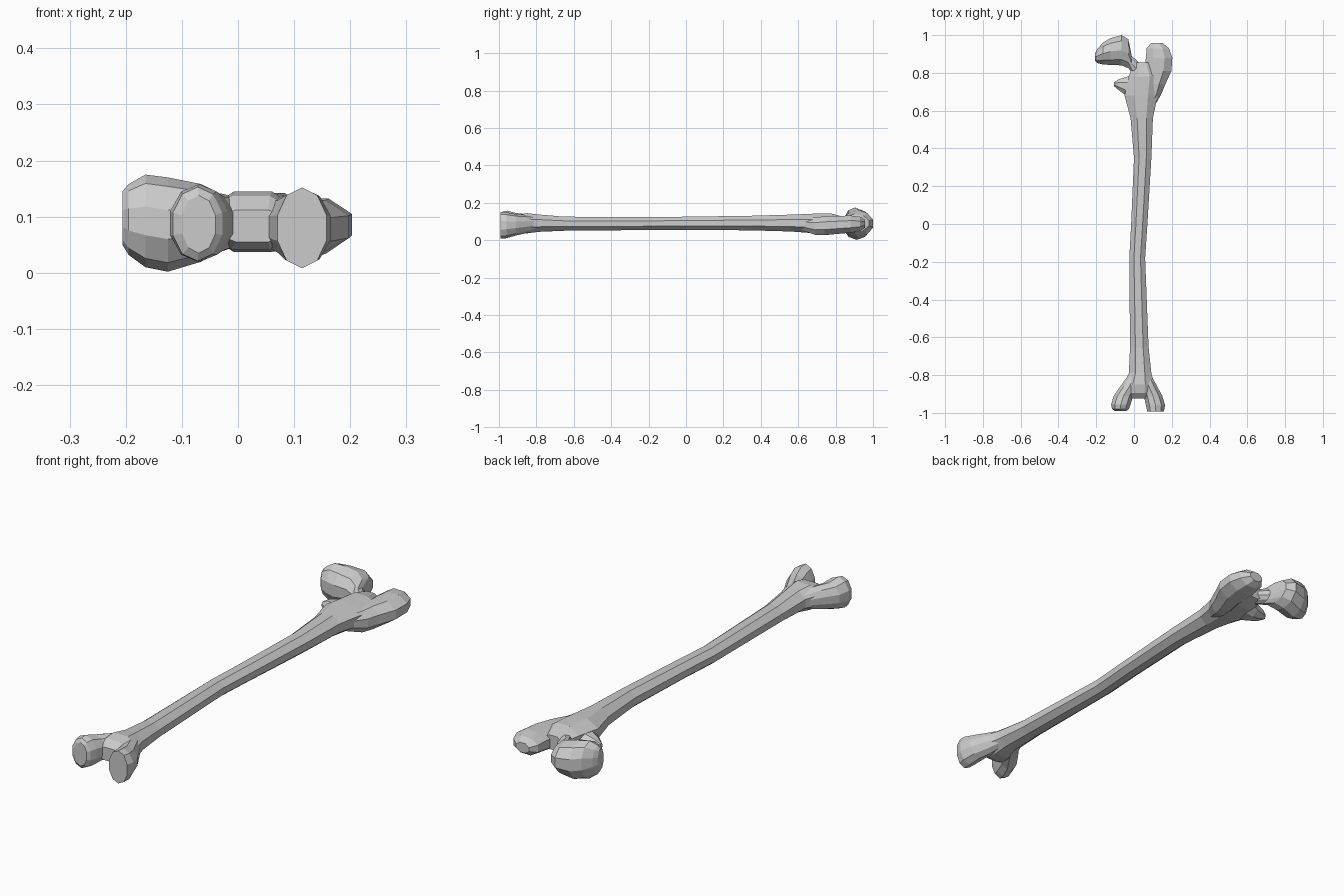
import bpy, bmesh, math


def loft(name, axis, stations, n=8):
    """Faceted tube. Station: position along axis, low/high sideways, low/high z."""
    bm = bmesh.new()
    phase = math.pi / n if n == 8 else math.pi / 2
    angles = [phase + 2 * math.pi * i / n for i in range(n)]
    cmax = max(math.cos(a) for a in angles)
    smax = max(math.sin(a) for a in angles)
    rings = []
    for p, lo, hi, z0, z1 in stations:
        ring = []
        for a in angles:
            s = (lo + hi) / 2 + (hi - lo) / 2 * math.cos(a) / cmax
            z = (z0 + z1) / 2 + (z1 - z0) / 2 * math.sin(a) / smax
            ring.append(bm.verts.new((s, p, z) if axis == 'y' else (p, s, z)))
        rings.append(ring)
    for r, q in zip(rings, rings[1:]):
        for i in range(n):
            j = (i + 1) % n
            bm.faces.new((r[i], r[j], q[j], q[i]))
    bm.faces.new(rings[0])
    bm.faces.new(rings[-1])
    bmesh.ops.recalc_face_normals(bm, faces=bm.faces)
    me = bpy.data.meshes.new(name)
    bm.to_mesh(me)
    bm.free()
    ob = bpy.data.objects.new(name, me)
    bpy.context.collection.objects.link(ob)
    return ob


# Long shaft, flaring at both ends
shaft = loft("leg_bone", 'y', [
    (-0.925, -0.045, 0.095, 0.055, 0.112),
    (-0.895, -0.06, 0.105, 0.042, 0.137),
    (-0.85, -0.055, 0.108, 0.037, 0.145),
    (-0.79, -0.027, 0.092, 0.045, 0.138),
    (-0.65, -0.021, 0.077, 0.051, 0.126),
    (-0.18, -0.025, 0.059, 0.055, 0.124),
    (0.0, -0.015, 0.071, 0.056, 0.126),
    (0.35, 0.0, 0.092, 0.053, 0.131),
    (0.56, -0.018, 0.1, 0.047, 0.137),
    (0.68, -0.05, 0.125, 0.038, 0.142),
    (0.78, -0.028, 0.13, 0.042, 0.142),
    (0.855, 0.0, 0.09, 0.06, 0.122)])

# Two rounded knuckles at the lower end
left_knuckle = loft("left_knuckle", 'y', [
    (-0.78, -0.015, 0.04, 0.06, 0.125),
    (-0.86, -0.073, 0.025, 0.04, 0.14),
    (-0.91, -0.107, -0.005, 0.03, 0.146),
    (-0.955, -0.121, -0.018, 0.019, 0.158),
    (-0.98, -0.116, -0.028, 0.021, 0.153),
    (-0.99, -0.1, -0.04, 0.035, 0.138)], 10)
right_knuckle = loft("right_knuckle", 'y', [
    (-0.78, 0.03, 0.08, 0.06, 0.125),
    (-0.86, 0.035, 0.123, 0.037, 0.136),
    (-0.91, 0.052, 0.15, 0.025, 0.14),
    (-0.96, 0.063, 0.165, 0.011, 0.15),
    (-0.992, 0.07, 0.158, 0.008, 0.152)], 10)

# Ball head with its neck
head = loft("ball_head", 'x', [
    (0.07, 0.74, 0.845, 0.055, 0.125),
    (0.025, 0.765, 0.855, 0.058, 0.122),
    (-0.012, 0.802, 0.89, 0.056, 0.125),
    (-0.03, 0.825, 0.978, 0.042, 0.14),
    (-0.065, 0.84, 1.0, 0.02, 0.158),
    (-0.125, 0.842, 0.984, 0.002, 0.17),
    (-0.165, 0.845, 0.96, 0.01, 0.175),
    (-0.195, 0.852, 0.925, 0.032, 0.158),
    (-0.206, 0.865, 0.905, 0.05, 0.145)], 10)

# Large outer knob
outer_knob = loft("outer_knob", 'y', [
    (0.60, 0.05, 0.095, 0.06, 0.115),
    (0.69, 0.055, 0.146, 0.029, 0.122),
    (0.74, 0.055, 0.166, 0.027, 0.128),
    (0.81, 0.055, 0.198, 0.034, 0.13),
    (0.88, 0.063, 0.203, 0.04, 0.132),
    (0.93, 0.067, 0.185, 0.05, 0.126),
    (0.958, 0.09, 0.152, 0.068, 0.11)])

# Small inner knob
inner_knob = loft("inner_knob", 'x', [
    (0.03, 0.63, 0.8, 0.05, 0.12),
    (-0.035, 0.675, 0.78, 0.042, 0.112),
    (-0.08, 0.708, 0.766, 0.048, 0.1),
    (-0.106, 0.73, 0.75, 0.06, 0.085)])

# Fuse everything into one bone
bpy.context.view_layer.objects.active = shaft
for part in (left_knuckle, right_knuckle, head, outer_knob, inner_knob):
    mod = shaft.modifiers.new("fuse", 'BOOLEAN')
    mod.operation = 'UNION'
    mod.solver = 'EXACT'
    mod.object = part
    bpy.ops.object.modifier_apply(modifier=mod.name)
    bpy.data.objects.remove(part)
